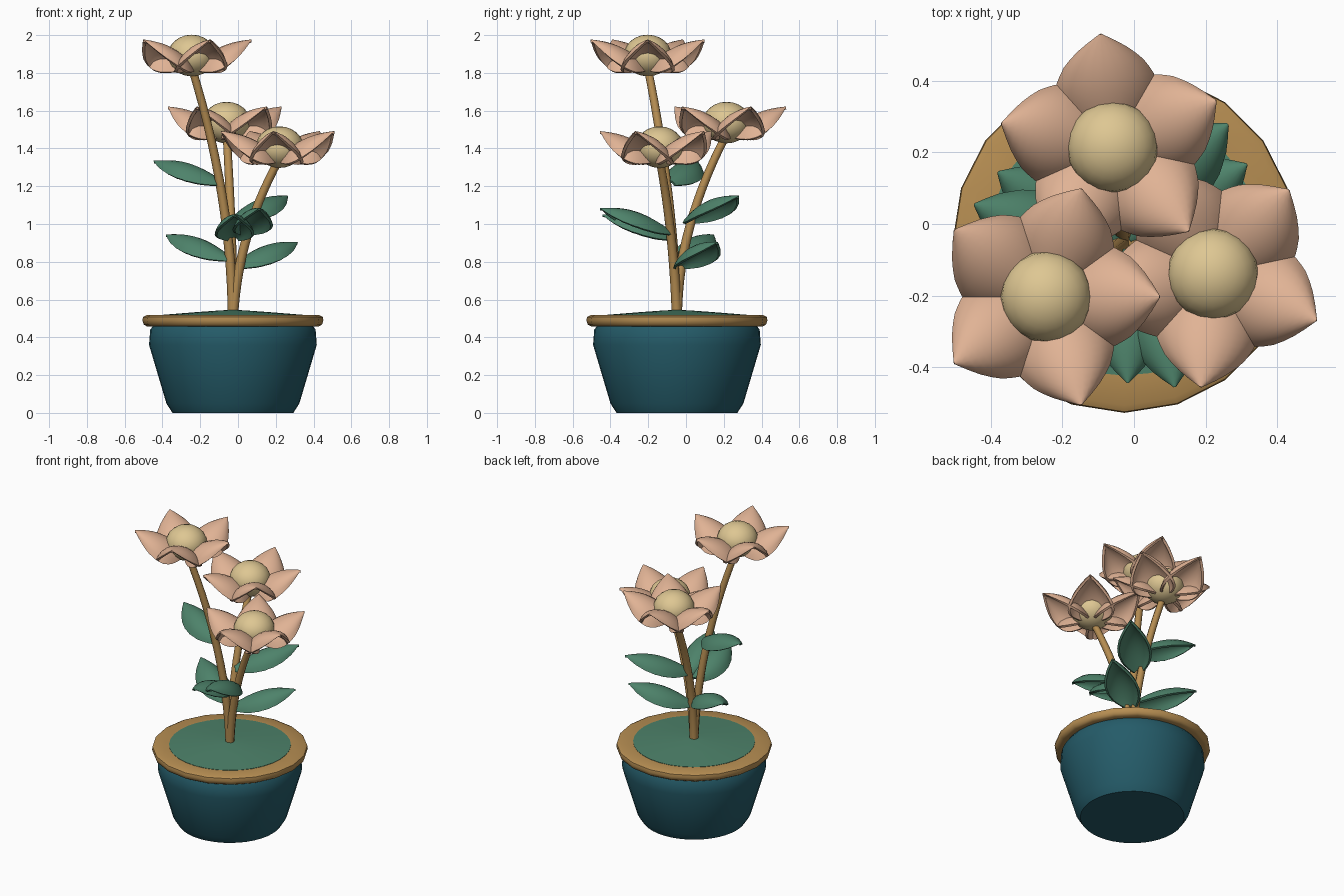
import bpy, bmesh, math
from mathutils import Vector

if "Cube" in bpy.data.objects:
    bpy.data.objects.remove(bpy.data.objects["Cube"])

CX, CY = -0.027, -0.048          # pot axis


def material(name, rgb):
    m = bpy.data.materials.new(name)
    m.diffuse_color = (*rgb, 1)
    m.use_nodes = True
    m.node_tree.nodes["Principled BSDF"].inputs["Base Color"].default_value = m.diffuse_color
    return m


TEAL = material("pot teal", (0.018, 0.105, 0.14))
OCHRE = material("ochre", (0.47, 0.27, 0.085))
GREEN = material("leaf green", (0.075, 0.225, 0.145))
PEACH = material("petal peach", (0.75, 0.45, 0.30))
CREAM = material("centre cream", (0.73, 0.57, 0.29))


def finish(name, bm, mat, angle=40):
    bmesh.ops.recalc_face_normals(bm, faces=bm.faces)
    me = bpy.data.meshes.new(name)
    bm.to_mesh(me)
    bm.free()
    ob = bpy.data.objects.new(name, me)
    bpy.context.collection.objects.link(ob)
    me.materials.append(mat)
    bpy.ops.object.select_all(action='DESELECT')
    ob.select_set(True)
    bpy.context.view_layer.objects.active = ob
    bpy.ops.object.shade_smooth_by_angle(angle=math.radians(angle))
    return ob


def lathe(name, profile, mat, n, angle=40):
    """Revolve (radius, height) points about the pot axis."""
    bm = bmesh.new()
    rings = []
    for r, z in profile:
        if r == 0:
            rings.append([bm.verts.new((CX, CY, z))] * n)
        else:
            rings.append([bm.verts.new((CX + r * math.cos(2 * math.pi * i / n),
                                        CY + r * math.sin(2 * math.pi * i / n), z))
                          for i in range(n)])
    for a, b in zip(rings, rings[1:]):
        for i in range(n):
            j = (i + 1) % n
            bm.faces.new(list(dict.fromkeys((a[i], a[j], b[j], b[i]))))
    return finish(name, bm, mat, angle)


def width_at(t, shape):
    for (t0, w0), (t1, w1) in zip(shape, shape[1:]):
        if t <= t1:
            return w0 + (w1 - w0) * (t - t0) / (t1 - t0)
    return shape[-1][1]


PETAL_SHAPE = [(0, .45), (.1, .66), (.25, .9), (.4, 1), (.55, .96), (.7, .8), (.83, .55), (.93, .26), (1, .03)]
LEAF_SHAPE = [(0, .3), (.1, .55), (.25, .85), (.42, 1), (.58, .98), (.72, .82), (.85, .54), (.94, .25), (1, .03)]


def blade(name, base, angle, length, rise, half, drop, bulge, shape, mat, thick):
    """Arched petal or leaf: high along the middle, hollow underneath."""
    bm = bmesh.new()
    nt, nu, arc = 14, 10, 1.25
    c, s = math.cos(angle), math.sin(angle)
    rows = []
    for i in range(nt + 1):
        t = i / nt
        w = width_at(t, shape)
        row = []
        for k in range(nu + 1):
            a = arc * (2 * k / nu - 1)
            x = length * t
            y = half * w * math.sin(a) / math.sin(arc)
            z = rise * t + bulge * math.sin(math.pi * t)
            z -= drop * w * (1 - math.cos(a)) / (1 - math.cos(arc))
            row.append(bm.verts.new((base[0] + x * c - y * s,
                                     base[1] + x * s + y * c, base[2] + z)))
        rows.append(row)
    for p, q in zip(rows, rows[1:]):
        for k in range(nu):
            bm.faces.new((p[k], q[k], q[k + 1], p[k + 1]))
    bm.normal_update()
    if sum(f.normal.z for f in bm.faces) < 0:
        bmesh.ops.reverse_faces(bm, faces=bm.faces)
    # thickness goes inward, below the upper skin
    bm.normal_update()
    bmesh.ops.solidify(bm, geom=bm.faces[:], thickness=thick)
    return finish(name, bm, mat, 50)


def stem(name, p0, p1, p2, r0, r1, mat, n=8, steps=14):
    """Tapered tube along a quadratic curve."""
    p0, p1, p2 = Vector(p0), Vector(p1), Vector(p2)
    bm = bmesh.new()
    rings = []
    for i in range(steps + 1):
        t = i / steps
        p = p0 * (1 - t) ** 2 + p1 * 2 * t * (1 - t) + p2 * t * t
        d = ((p1 - p0) * (1 - t) + (p2 - p1) * t).normalized()
        u = d.cross(Vector((0, 1, 0))).normalized()
        v = d.cross(u)
        r = r0 + (r1 - r0) * t
        rings.append([bm.verts.new(p + r * (math.cos(2 * math.pi * k / n) * u
                                            + math.sin(2 * math.pi * k / n) * v))
                      for k in range(n)])
    for a, b in zip(rings, rings[1:]):
        for k in range(n):
            bm.faces.new((a[k], a[(k + 1) % n], b[(k + 1) % n], b[k]))
    bm.faces.new(rings[0])
    bm.faces.new(rings[-1])
    return finish(name, bm, mat, 60)


# Pot, rim and soil
lathe("pot", [(0, 0), (.32, 0), (.352, .05), (.444, .36), (.438, .44), (.42, .465), (0, .47)], TEAL, 40)
lathe("pot_rim", [(.36, .47), (.455, .458), (.472, .468), (.479, .49), (.476, .508),
                  (.458, .517), (.365, .517), (.36, .47)], OCHRE, 20, 50)
lathe("soil", [(0, .48), (.375, .48), (.375, .519), (.2, .533), (.06, .543), (0, .545)], GREEN, 32)

# Flowers: centre x, y, lowest height, petal phase, stem bend point
FLOWERS = [
    ("tall", -0.245, -0.203, 1.78, 0, (-.035, -.065, 1.15)),
    ("back", -0.06, 0.215, 1.425, 24, (-.03, -.045, .98)),
    ("low", 0.22, -0.14, 1.295, 48, (0.0, -.065, .95)),
]
for name, x, y, z, phase, bend in FLOWERS:
    stem(name + "_stem", (CX, CY, .5), bend, (x, y, z + .05), .027, .021, OCHRE)
    for i in range(5):
        a = math.radians(phase + 72 * i)
        base = (x + .03 * math.cos(a), y + .03 * math.sin(a), z + .085)
        blade(f"{name}_petal_{i + 1}", base, a, .286, .112, .145, .12, .025,
              PETAL_SHAPE, PEACH, .016)
    bm = bmesh.new()
    bmesh.ops.create_uvsphere(bm, u_segments=20, v_segments=12, radius=1)
    for v in bm.verts:
        v.co = (x + v.co.x * .127, y + v.co.y * .127, z + .112 + v.co.z * .11)
    finish(name + "_flower_centre", bm, CREAM, 60)

# Leaves: base point to tip point
LEAVES = [
    ((-.085, -.085, 1.23), (-.446, .055, 1.335)),
    ((-.045, -.06, .83), (-.38, .145, .945)),
    ((-.015, -.04, .79), (.315, .167, .905)),
    ((-.03, .005, 1.03), (.262, .279, 1.15)),
    ((-.02, -.07, .94), (-.017, -.443, 1.05)),
    ((.045, -.085, .97), (.114, -.455, 1.085)),
]
for i, (b, t) in enumerate(LEAVES):
    dx, dy = t[0] - b[0], t[1] - b[1]
    blade(f"leaf_{i + 1}", b, math.atan2(dy, dx), math.hypot(dx, dy), t[2] - b[2],
          .105, .085, .04, LEAF_SHAPE, GREEN, .014)
